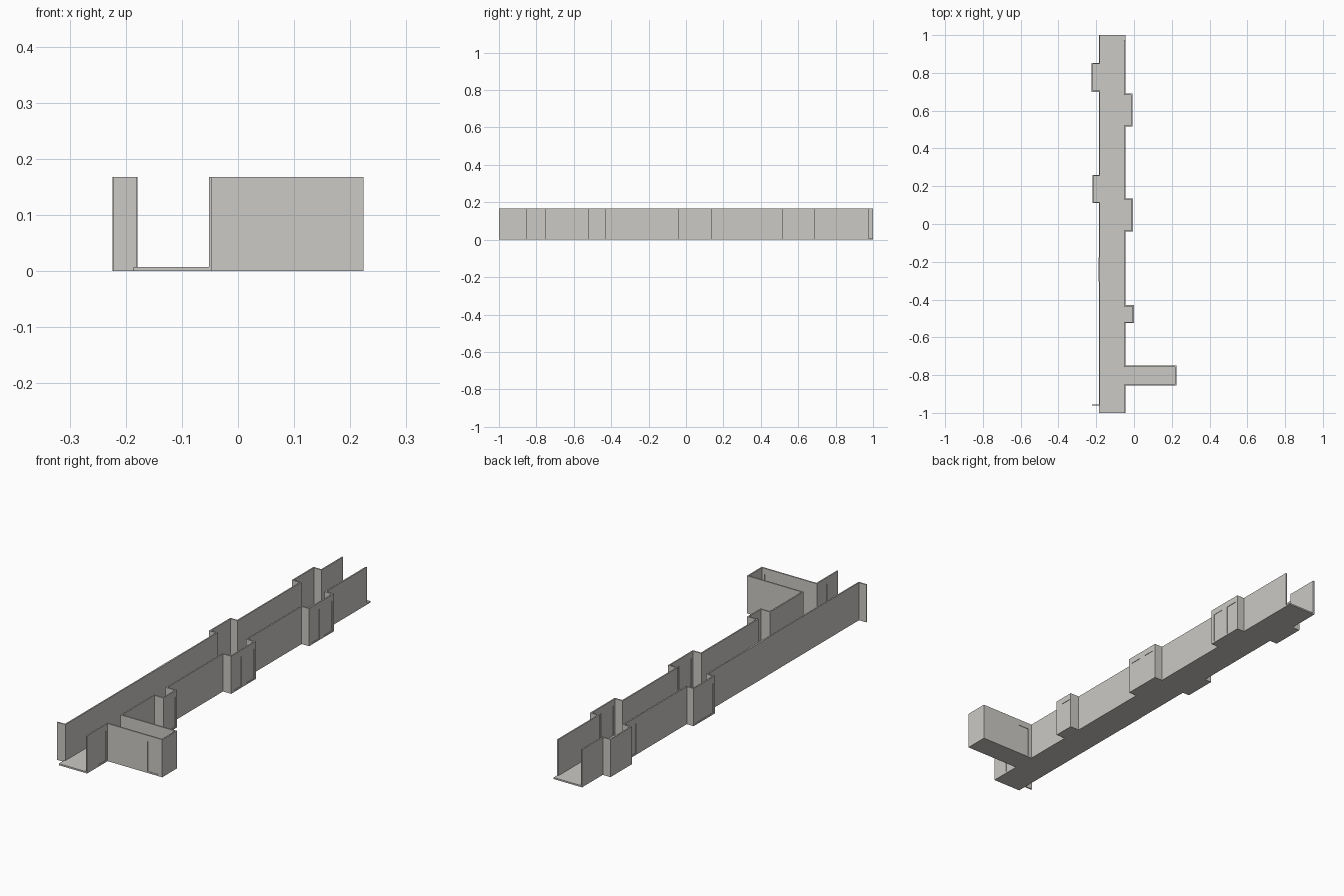
import bpy, bmesh
from mathutils import Vector

if "Cube" in bpy.data.objects:
    bpy.data.objects.remove(bpy.data.objects["Cube"])

H, T = 0.168, 0.006          # wall height, wall thickness
DOOR_H, DOOR_T = 0.14, 0.002  # door height, door leaf thickness

grey = bpy.data.materials.new("warm_grey")
grey.diffuse_color = (0.6, 0.585, 0.56, 1)
grey.use_nodes = True
grey.node_tree.nodes["Principled BSDF"].inputs["Base Color"].default_value = grey.diffuse_color


def extrude(name, pts, vec):
    """Solid made by pushing a flat outline along a vector."""
    bm = bmesh.new()
    face = bm.faces.new([bm.verts.new(p) for p in pts])
    out = bmesh.ops.extrude_face_region(bm, geom=[face])
    moved = [g for g in out["geom"] if isinstance(g, bmesh.types.BMVert)]
    bmesh.ops.translate(bm, verts=moved, vec=Vector(vec))
    bmesh.ops.recalc_face_normals(bm, faces=bm.faces)
    me = bpy.data.meshes.new(name)
    bm.to_mesh(me)
    bm.free()
    me.materials.append(grey)
    ob = bpy.data.objects.new(name, me)
    bpy.context.collection.objects.link(ob)
    return ob


def upright(name, axis, pos, thick, outline):
    """Vertical slab running along an axis, from an outline of (run, z)."""
    if axis == "y":
        return extrude(name, [(pos, u, z) for u, z in outline], (thick, 0, 0))
    return extrude(name, [(u, pos, z) for u, z in outline], (0, thick, 0))


def rect(a, b, h):
    return [(a, 0), (b, 0), (b, h), (a, h)]


def wall(name, axis, pos, a, b, doors=()):
    """Wall with door openings notched out and thin leaves set in the middle."""
    line = [(a, 0)]
    for d0, d1 in doors:
        line += [(d0, 0), (d0, DOOR_H), (d1, DOOR_H), (d1, 0)]
        upright(name + "_door", axis, pos + (T - DOOR_T) / 2, DOOR_T, rect(d0, d1, DOOR_H))
    upright(name, axis, pos, T, line + [(b, 0), (b, H), (a, H)])


# Floor: main strip with a bump for every bay, one outline
X_L, X_R = -0.186, -0.046
right_bays = [  # y start, y end, outer x, doors on the outer wall
    (-0.855, -0.75, 0.224, ()),
    (-0.525, -0.43, -0.001, [(-0.49, -0.44)]),
    (-0.04, 0.135, -0.006, [(-0.022, 0.033), (0.066, 0.121)]),
    (0.515, 0.69, -0.009, [(0.533, 0.588), (0.621, 0.676)]),
]
left_bays = [
    (0.11, 0.26, -0.22, [(0.123, 0.247)]),
    (0.70, 0.853, -0.224, ()),
]
floor = [(X_L, -1), (X_R, -1)]
for y0, y1, x, _ in right_bays:
    floor += [(X_R, y0), (x, y0), (x, y1), (X_R, y1)]
floor += [(X_R, 1), (X_L, 1)]
for y0, y1, x, _ in reversed(left_bays):
    floor += [(X_L, y1), (x, y1), (x, y0), (X_L, y0)]
extrude("floor", [(x, y, 0) for x, y in floor], (0, 0, 0.007))

# Bays: two side walls and an outer wall each
arm_doors = {"south": [(0.152, 0.206)], "north": [(-0.028, 0.026)]}
for i, (y0, y1, x, doors) in enumerate(right_bays):
    d = arm_doors if i == 0 else {}
    wall("right_bay_south_wall", "x", y0, X_R - T, x, d.get("south", ()))
    wall("right_bay_north_wall", "x", y1 - T, X_R - T, x, d.get("north", ()))
    wall("right_bay_outer_wall", "y", x - T, y0, y1, doors)
for y0, y1, x, doors in left_bays:
    wall("left_bay_south_wall", "x", y0, x, X_L + T)
    wall("left_bay_north_wall", "x", y1 - T, x, X_L + T)
    wall("left_bay_outer_wall", "y", x, y0, y1, doors)

# Main corridor walls between the bays
def run(name, pos, start, end, bays, doors):
    a = start
    for b, nxt in [(s[0], s[1]) for s in bays] + [(end, end)]:
        wall(name, "y", pos, a, b, [d for d in doors if a < d[0] < b])
        a = nxt


run("right_wall", X_R - T, -1, 0.975, right_bays, [(-0.922, -0.868)])
run("left_wall", X_L, -0.96, 1, left_bays, [(0.62, 0.675)])

# Full-height panel on the left wall and the short return at its front end
upright("left_wall_panel", "y", X_L - 0.001, T + 0.002, rect(-0.304, -0.178, H))
wall("left_return_wall", "x", -0.962, -0.222, X_L + T)
